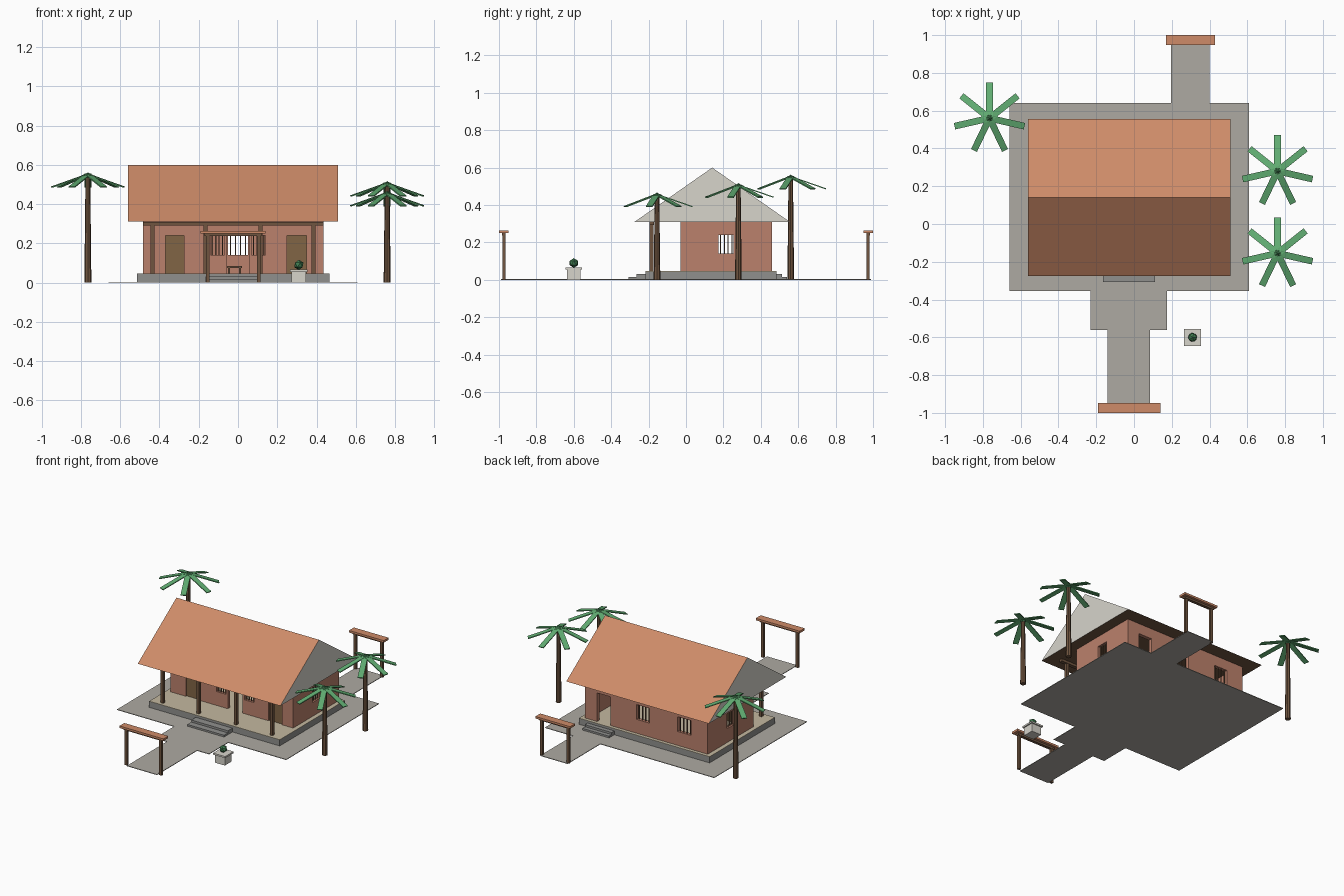
import bpy, bmesh
from math import sin, cos, pi, atan2
from mathutils import Matrix, Vector

if "Cube" in bpy.data.objects:
    bpy.data.objects.remove(bpy.data.objects["Cube"])


def mat(name, r, g, b):
    m = bpy.data.materials.new(name)
    m.diffuse_color = (r, g, b, 1)
    m.use_nodes = True
    m.node_tree.nodes["Principled BSDF"].inputs["Base Color"].default_value = m.diffuse_color
    return m


BRICK = mat("brick", 0.50, 0.22, 0.15)
TILE = mat("tile", 0.62, 0.26, 0.14)
WOOD = mat("wood", 0.16, 0.09, 0.05)
DOOR = mat("door", 0.22, 0.13, 0.06)
PLASTER = mat("plaster", 0.68, 0.66, 0.60)
PAVING = mat("paving", 0.42, 0.40, 0.36)
STONE = mat("stone", 0.28, 0.28, 0.27)
FLOOR = mat("floor", 0.55, 0.48, 0.35)
LEAF = mat("leaf", 0.12, 0.42, 0.17)
BUSH = mat("bush", 0.05, 0.20, 0.08)


def finish(name, bm, *mats):
    me = bpy.data.meshes.new(name)
    bmesh.ops.recalc_face_normals(bm, faces=bm.faces)
    bm.to_mesh(me)
    bm.free()
    for m in mats:
        me.materials.append(m)
    ob = bpy.data.objects.new(name, me)
    bpy.context.collection.objects.link(ob)
    return ob


def add_box(bm, x0, x1, y0, y1, z0, z1):
    m = Matrix.Translation(((x0 + x1) / 2, (y0 + y1) / 2, (z0 + z1) / 2))
    bmesh.ops.create_cube(bm, size=1, matrix=m @ Matrix.Diagonal((x1 - x0, y1 - y0, z1 - z0, 1)))


def boxes(name, material, *dims):
    bm = bmesh.new()
    for d in dims:
        add_box(bm, *d)
    return finish(name, bm, material)


def prism(bm, pts, vec):
    # extrude a flat closed outline along vec
    f = bm.faces.new([bm.verts.new(p) for p in pts])
    r = bmesh.ops.extrude_face_region(bm, geom=[f])
    bmesh.ops.translate(bm, vec=vec, verts=[v for v in r["geom"] if isinstance(v, bmesh.types.BMVert)])


# paving: one thin cross-shaped slab
bm = bmesh.new()
outline = [(-.14, -.99), (.085, -.99), (.085, -.56), (.175, -.56), (.175, -.355), (.61, -.355),
           (.61, .64), (.40, .64), (.40, .99), (.195, .99), (.195, .64), (-.66, .64),
           (-.66, -.355), (-.23, -.355), (-.23, -.56), (-.14, -.56)]
prism(bm, [(x, y, 0) for x, y in outline], (0, 0, .004))
finish("paving", bm, PAVING)

# plinth, floor and steps
boxes("plinth", STONE, (-.515, .465, -.217, .483, .001, .043))
boxes("floor", FLOOR, (-.515, .465, -.217, .483, .043, .046))
boxes("front_steps", STONE, (-.165, .11, -.307, -.217, .003, .016), (-.165, .11, -.265, -.217, .016, .03))
boxes("back_steps", STONE, (.20, .40, .483, .54, .003, .016), (.20, .40, .483, .512, .016, .03))

# walls, each split round its openings (start, end, bottom, top)
ZB, ZT, T = .046, .31, .025
WIN = (.14, .24)
DR = (ZB, .24)


def wall(name, a0, a1, fixed, along_x, openings):
    parts = []

    def seg(a, b, z0, z1):
        if b - a > 1e-4 and z1 - z0 > 1e-4:
            parts.append((a, b, *fixed, z0, z1) if along_x else (*fixed, a, b, z0, z1))

    cur, bars, mid = a0, [], sum(fixed) / 2
    for a, b, z0, z1 in openings:
        seg(cur, a, ZB, ZT)
        seg(a, b, ZB, z0)
        seg(a, b, z1, ZT)
        cur = b
        if z0 > ZB:
            for i in range(4):
                c = a + (b - a) * (i + .5) / 4
                p, q = (c - .003, c + .003), (mid - .003, mid + .003)
                bars.append((*p, *q, z0, z1) if along_x else (*q, *p, z0, z1))
    seg(cur, a1, ZB, ZT)
    boxes(name, BRICK, *parts)
    if bars:
        boxes(name + "_window_bars", WOOD, *bars)


X0, X1, Y0, Y1 = -.485, .435, -.03, .46
wall("front_wall", X0, X1, (Y0, Y0 + T), True,
     [(-.37, -.275, *DR), (-.14, -.07, *WIN), (-.055, .055, *DR), (.07, .14, *WIN), (.25, .35, *DR)])
wall("back_wall", X0, X1, (Y1 - T, Y1), True,
     [(-.36, -.26, *WIN), (-.05, .05, *WIN), (.245, .345, *DR)])
for nm, x in (("left_wall", X0), ("right_wall", X1 - T)):
    wall(nm, Y0 + T, Y1 - T, (x, x + T), False, [(.175, .255, *WIN)])

# front doors and a bench inside
boxes("front_doors", DOOR, (-.37, -.275, -.022, -.012, ZB, .24), (.25, .35, -.022, -.012, ZB, .24))
boxes("bench", WOOD, (-.055, .02, .38, .43, .075, .085),
      (-.05, -.04, .385, .425, ZB, .075), (.005, .015, .385, .425, ZB, .075))

# verandah columns and beam
boxes("verandah_columns", WOOD, *[(x - .01, x + .01, -.195, -.175, ZB, .292) for x in (-.435, -.165, .115, .385)])
boxes("verandah_beam", WOOD, (X0, X1, -.195, -.172, .292, .309))

# gabled roof: tiled slopes, plaster gables, timber soffit
bm = bmesh.new()
prism(bm, [(-.56, -.275, .31), (-.56, .555, .31), (-.56, .14, .60)], (1.07, 0, 0))
roof = finish("roof", bm, TILE, PLASTER, WOOD)
for p in roof.data.polygons:
    p.material_index = 1 if abs(p.normal.x) > .5 else 2 if p.normal.z < -.5 else 0


# gates
def gate(name, x0, x1, y, post_l, post_r):
    boxes(name + "_posts", WOOD, *[(x - .009, x + .009, y - .008, y + .008, 0, .237) for x in (post_l, post_r)])
    boxes(name + "_beam", WOOD, (post_l - .015, post_r + .015, y - .01, y + .01, .237, .25))
    boxes(name + "_cap", TILE, (x0, x1, y - .026, y + .026, .25, .264))


gate("front_gate", -.19, .14, -.974, -.155, .105)
gate("back_gate", .17, .43, .974, .20, .40)

# planter
boxes("planter", PLASTER, (.273, .347, -.637, -.563, 0, .055), (.265, .355, -.645, -.555, .055, .066))
bm = bmesh.new()
bmesh.ops.create_icosphere(bm, subdivisions=1, radius=.026, matrix=Matrix.Translation((.31, -.6, .09)))
finish("planter_bush", bm, BUSH)


# palms: tapered trunk, seven drooping flat fronds, small crown
def palm(name, x, y, h):
    bm = bmesh.new()
    bmesh.ops.create_cone(bm, cap_ends=True, segments=8, radius1=.018, radius2=.012, depth=h - .015,
                          matrix=Matrix.Translation((x, y, (h - .015) / 2)))
    finish(name + "_trunk", bm, WOOD)
    bm = bmesh.new()
    droop = atan2(.066, .19)
    for i in range(7):
        m = (Matrix.Translation((x, y, h - .008)) @ Matrix.Rotation(pi / 2 + i * 2 * pi / 7, 4, 'Z')
             @ Matrix.Rotation(droop, 4, 'Y') @ Matrix.Translation((.1, 0, 0)))
        bmesh.ops.create_cube(bm, size=1, matrix=m @ Matrix.Diagonal((.2, .035, .006, 1)))
    finish(name + "_fronds", bm, LEAF)
    bm = bmesh.new()
    bmesh.ops.create_icosphere(bm, subdivisions=1, radius=.018, matrix=Matrix.Translation((x, y, h - .016)))
    finish(name + "_crown", bm, BUSH)


palm("left_palm", -.765, .56, .56)
palm("right_back_palm", .76, .28, .515)
palm("right_front_palm", .76, -.155, .465)
